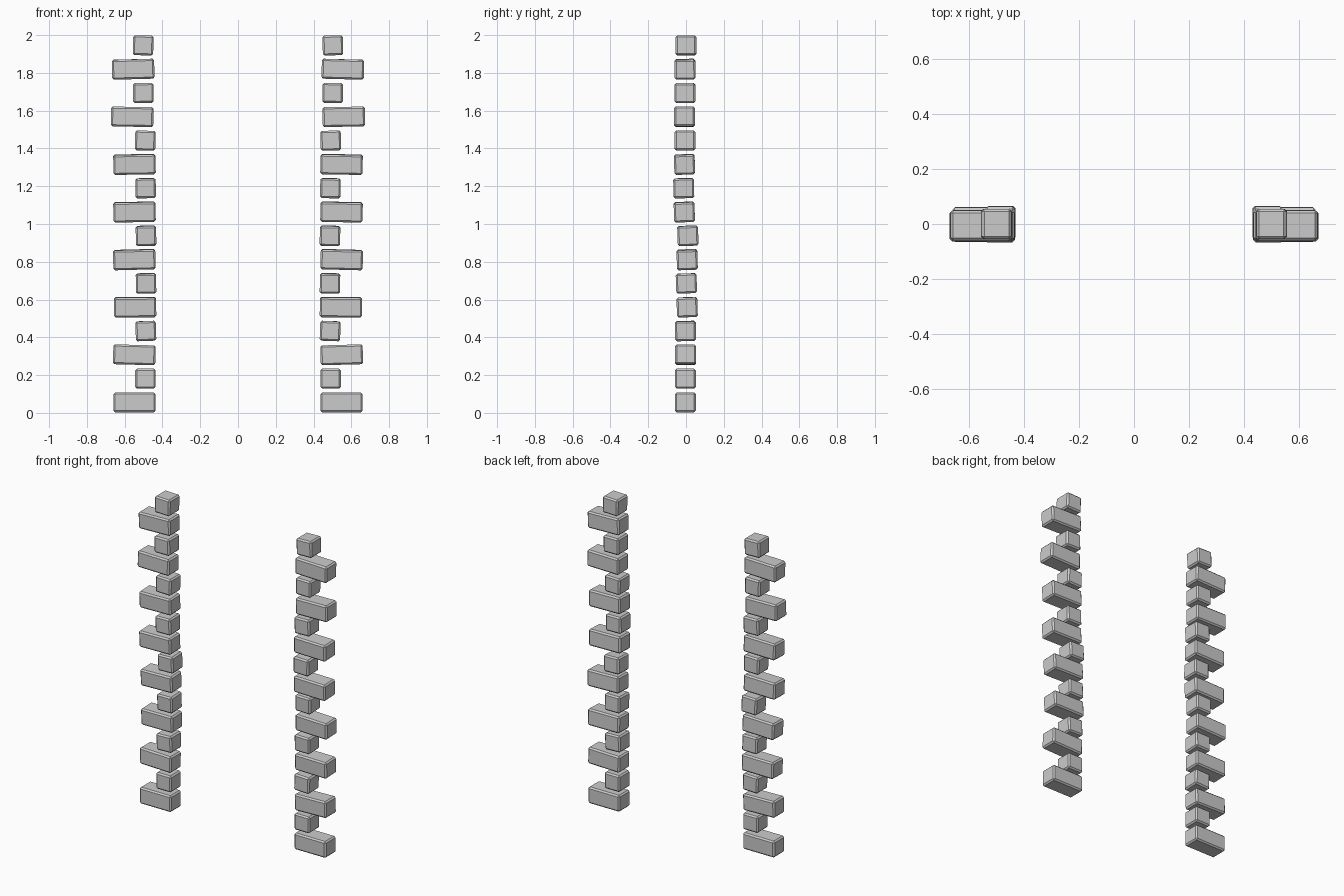
import bpy, bmesh
from math import radians
from mathutils import Matrix

if "Cube" in bpy.data.objects:
    bpy.data.objects.remove(bpy.data.objects["Cube"])

# Per course, bottom to top: x shift, y shift, tilt about y (deg), tilt about x (deg)
COURSES = [
    (0.000, -0.003, 0.0, 0.0), (0.000, -0.003, 0.0, 0.0),
    (0.001, -0.002, -1.5, 0.0), (-0.002, -0.003, 2.0, 0.5),
    (-0.003, 0.006, 0.5, 2.0), (-0.003, 0.002, 0.5, 2.0),
    (0.001, 0.006, 1.5, 2.0), (-0.003, 0.010, 1.5, 2.0),
    (0.000, -0.009, 1.0, 2.0), (-0.001, -0.012, 1.0, 1.0),
    (0.000, -0.008, 1.0, 2.0), (0.001, -0.005, -1.5, 0.0),
    (0.012, -0.008, -1.0, 0.0), (0.011, -0.006, 0.5, 0.0),
    (0.007, -0.005, 1.5, 0.5), (0.012, 0.000, -1.5, 0.0),
]
STEP, HEIGHT, DEPTH, INNER = 0.126, 0.105, 0.11, 0.436


def stone(i, side):
    dx, dy, ty, tx = COURSES[i]
    width = 0.224 if i % 2 == 0 else 0.108
    bm = bmesh.new()
    bmesh.ops.create_cube(bm, size=1)
    bmesh.ops.scale(bm, vec=(width, DEPTH, HEIGHT), verts=bm.verts)
    # Chamfered stone edges
    bmesh.ops.bevel(bm, geom=bm.edges[:], offset=0.009, segments=1, affect='EDGES')
    bmesh.ops.transform(bm, verts=bm.verts, matrix=(
        Matrix.Rotation(radians(side * ty), 4, 'Y') @ Matrix.Rotation(radians(tx), 4, 'X')))
    name = ("long" if i % 2 == 0 else "short") + "_quoin_" + ("right" if side > 0 else "left")
    mesh = bpy.data.meshes.new(name)
    bmesh.ops.recalc_face_normals(bm, faces=bm.faces)
    bm.to_mesh(mesh)
    bm.free()
    ob = bpy.data.objects.new(name, mesh)
    ob.location = (side * (INNER + width / 2 + dx), dy, HEIGHT / 2 + 0.003 + STEP * i)
    bpy.context.collection.objects.link(ob)


# Two mirrored columns of alternating long and short stones
for side in (-1, 1):
    for i in range(len(COURSES)):
        stone(i, side)
